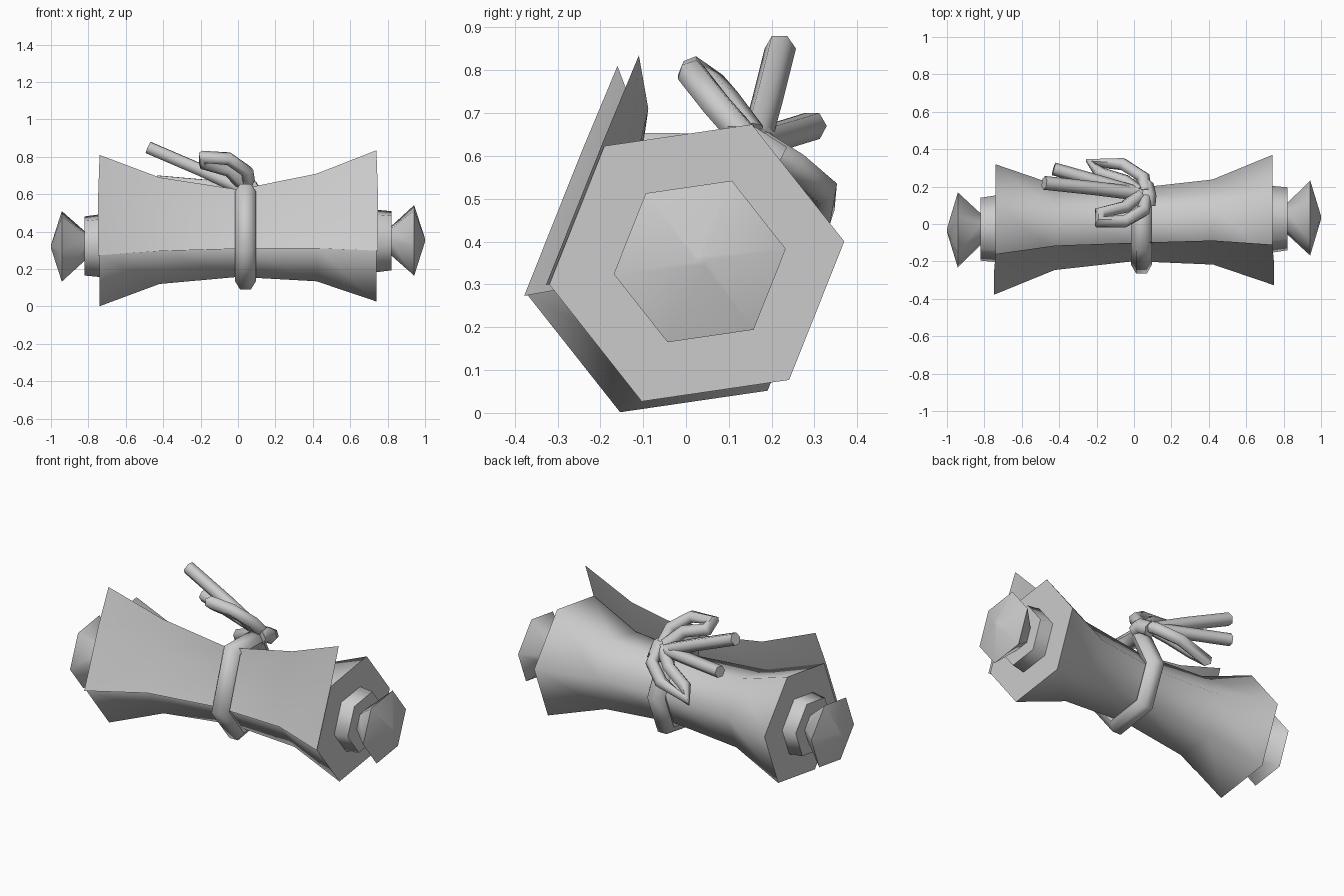
import bpy, bmesh
from math import cos, sin, radians
from mathutils import Vector

if "Cube" in bpy.data.objects:
    bpy.data.objects.remove(bpy.data.objects["Cube"])


def spot(x, r, k):
    """Corner k of the hexagonal section at x, on the slightly tilted roll axis."""
    a = radians(8.3 + 60 * k)
    return Vector((x, 0.034 * x + r * cos(a), 0.3375 + 0.017 * x + r * sin(a)))


def finish(name, bm, angle):
    bmesh.ops.recalc_face_normals(bm, faces=bm.faces)
    me = bpy.data.meshes.new(name)
    bm.to_mesh(me)
    bm.free()
    ob = bpy.data.objects.new(name, me)
    bpy.context.collection.objects.link(ob)
    bpy.ops.object.select_all(action='DESELECT')
    ob.select_set(True)
    bpy.context.view_layer.objects.active = ob
    bpy.ops.object.shade_smooth_by_angle(angle=radians(angle))
    return ob


def lathe(name, profile, angle=65):
    """Six-sided loft through (x, radius) stations with closed ends."""
    bm = bmesh.new()
    rings = [[bm.verts.new(spot(x, r, k)) for k in range(6)] for x, r in profile]
    for a, b in zip(rings, rings[1:]):
        for k in range(6):
            j = (k + 1) % 6
            bm.faces.new((a[k], a[j], b[j], b[k]))
    bm.faces.new(rings[0])
    bm.faces.new(rings[-1])
    return finish(name, bm, angle)


def tube(name, points, radius, closed=False):
    """Ribbon tube along a polyline."""
    cu = bpy.data.curves.new(name, 'CURVE')
    cu.dimensions = '3D'
    cu.bevel_depth = radius
    cu.bevel_resolution = 1
    cu.use_fill_caps = True
    sp = cu.splines.new('POLY')
    sp.points.add(len(points) - 1)
    for p, co in zip(sp.points, points):
        p.co = (*co, 1)
    sp.use_cyclic_u = closed
    sp.use_smooth = True
    ob = bpy.data.objects.new(name, cu)
    bpy.context.collection.objects.link(ob)
    bpy.ops.object.select_all(action='DESELECT')
    ob.select_set(True)
    bpy.context.view_layer.objects.active = ob
    bpy.ops.object.convert(target='MESH')
    bpy.ops.object.shade_smooth_by_angle(angle=radians(65))


# Rolled paper, pinched in the middle
stations = [(-0.74, 0.348), (-0.42, 0.226), (0, 0.193), (0.42, 0.226), (0.74, 0.348)]
lathe("paper_roll", stations)

# Loose paper edge standing up from the front face
tops = [(-0.16, 0.81), (-0.115, 0.69), (-0.10, 0.625), (-0.088, 0.71), (-0.11, 0.835)]
bm = bmesh.new()
rows = []
for (x, r), (y, z) in zip(stations, tops):
    low = spot(x * 1.01, r + 0.008, 3)
    rows.append([bm.verts.new(p) for p in (low, spot(x * 1.01, r + 0.008, 2), (x, y, z))])
for a, b in zip(rows, rows[1:]):
    for i in range(2):
        bm.faces.new((a[i], a[i + 1], b[i + 1], b[i]))
finish("paper_flap", bm, 65)

# Collars and pointed knobs of the rod at both ends
for side, s in (("left", -1), ("right", 1)):
    lathe(side + "_collar", [(s * 0.70, 0.185), (s * 0.82, 0.17)])
    lathe(side + "_knob", [(s * 0.78, 0.06), (s * 0.82, 0.085),
                           (s * 0.942, 0.203), (s * 0.999, 0.012)], 100)

# Ribbon band around the roll
band = [(-0.218, 0.31), (-0.115, 0.615), (0.10, 0.61), (0.218, 0.37), (0.137, 0.17), (-0.08, 0.135)]
tube("ribbon_band", [(0.04, y, z) for y, z in band], 0.056, True)

# Bow: knot, two loops and two tails
tube("bow_knot", [(0.07, 0.10, 0.63), (0.075, 0.15, 0.63), (0.06, 0.21, 0.59)], 0.045)
tube("bow_loop_front", [(0.06, 0.14, 0.64), (0.05, 0.07, 0.72), (-0.05, 0.015, 0.79),
                        (-0.185, 0.01, 0.80), (-0.18, 0.06, 0.765),
                        (-0.05, 0.09, 0.73), (0.03, 0.15, 0.65)], 0.036)
tube("bow_loop_back", [(0.06, 0.17, 0.63), (0.05, 0.25, 0.58), (-0.06, 0.32, 0.52),
                       (-0.23, 0.325, 0.46), (-0.18, 0.27, 0.51),
                       (-0.05, 0.23, 0.57), (0.03, 0.17, 0.63)], 0.036)
tube("ribbon_tail_upper", [(0.04, 0.16, 0.62), (-0.2, 0.19, 0.73), (-0.48, 0.22, 0.85)], 0.037)
tube("ribbon_tail_lower", [(0.04, 0.16, 0.63), (-0.2, 0.23, 0.65), (-0.43, 0.295, 0.67)], 0.035)
